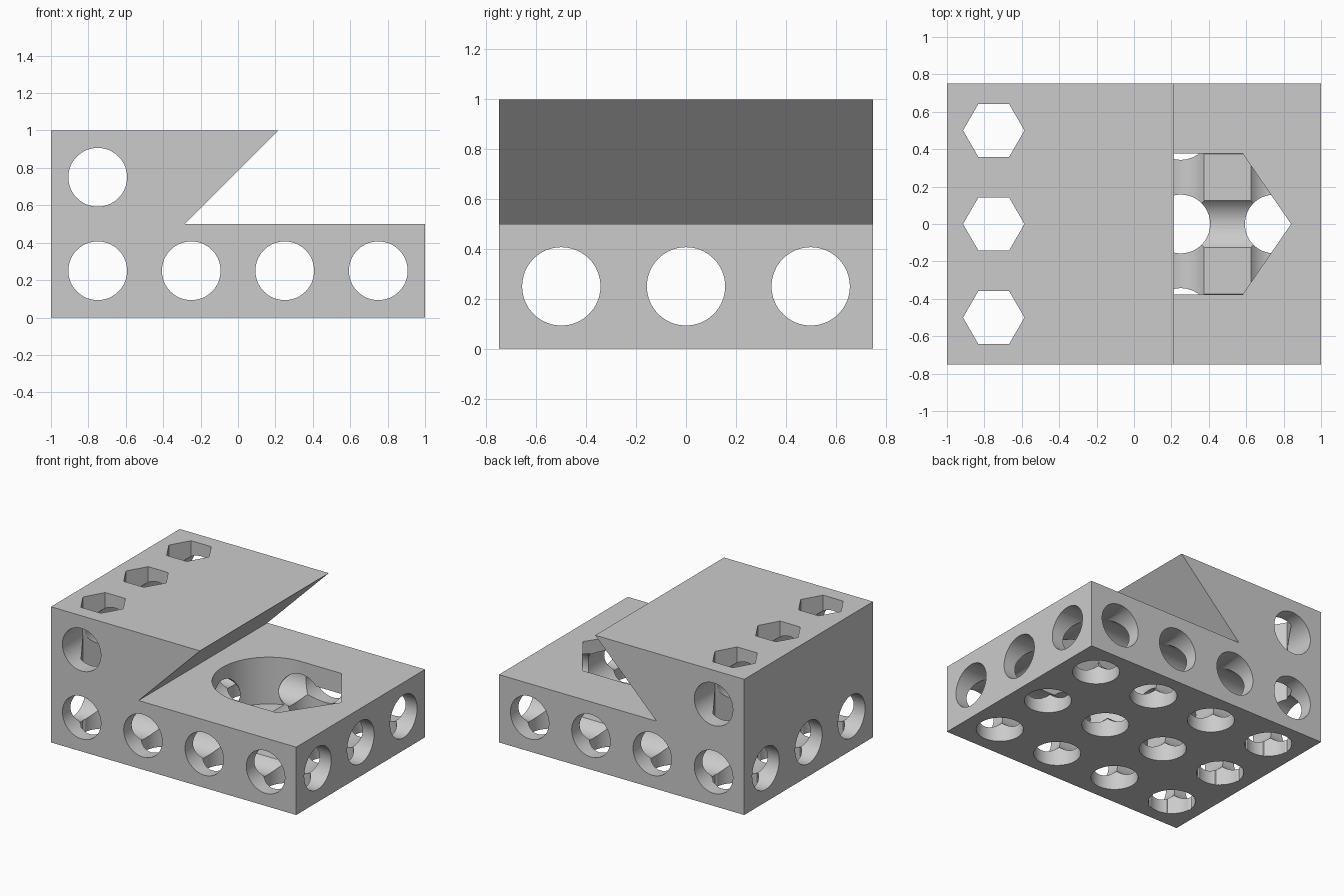
import bpy, bmesh
from math import cos, sin, pi, radians

cube = bpy.data.objects.get("Cube")
if cube:
    bpy.data.objects.remove(cube, do_unlink=True)

GRID = 0.5       # hole spacing
RADIUS = 0.157   # round hole radius

grey = bpy.data.materials.new("light_grey")
grey.use_nodes = True
grey.diffuse_color = (0.6, 0.6, 0.6, 1)
grey.node_tree.nodes["Principled BSDF"].inputs["Base Color"].default_value = (0.6, 0.6, 0.6, 1)


def arc(cx, cy, r, count, start=0.0, sweep=2 * pi, closed=True):
    steps = count if closed else count - 1
    return [(cx + r * cos(start + sweep * i / steps),
             cy + r * sin(start + sweep * i / steps)) for i in range(count)]


def prism(name, outline, axis, low, high):
    """Extrude a 2D outline along an axis between two positions."""
    place = {"x": lambda u, v, w: (w, u, v),
             "y": lambda u, v, w: (u, w, v),
             "z": lambda u, v, w: (u, v, w)}[axis]
    bm = bmesh.new()
    ends = [[bm.verts.new(place(u, v, w)) for u, v in outline] for w in (low, high)]
    bm.faces.new(ends[0])
    bm.faces.new(ends[1])
    n = len(outline)
    for i in range(n):
        j = (i + 1) % n
        bm.faces.new((ends[0][i], ends[0][j], ends[1][j], ends[1][i]))
    bmesh.ops.recalc_face_normals(bm, faces=bm.faces)
    mesh = bpy.data.meshes.new(name)
    bm.to_mesh(mesh)
    bm.free()
    mesh.materials.append(grey)
    obj = bpy.data.objects.new(name, mesh)
    bpy.context.collection.objects.link(obj)
    return obj


def cut(target, cutter):
    cutter.hide_render = True
    mod = target.modifiers.new("cut", "BOOLEAN")
    mod.operation = "DIFFERENCE"
    mod.solver = "EXACT"
    mod.object = cutter
    bpy.context.view_layer.objects.active = target
    bpy.ops.object.modifier_apply(modifier=mod.name)
    bpy.data.objects.remove(cutter, do_unlink=True)


# Body: low base with a raised end that overhangs at a slant
side = [(-1, 0), (1, 0), (1, 0.5), (-0.285, 0.5), (0.215, 1), (-1, 1)]
body = prism("drilled_block", side, "y", -0.75, 0.75)

columns = [-0.75 + GRID * i for i in range(4)]
rows = [-GRID, 0, GRID]

# Pocket in the base: round at one end, pointed at the other
pocket = arc(0.25, 0, 0.378, 49, pi / 2, pi, closed=False)
pocket += [(0.58, -0.378), (0.84, 0), (0.58, 0.378)]
cut(body, prism("pocket_cutter", pocket, "z", 0.155, 0.8 - 0.29))

# Holes from front to back
for x, z in [(c, 0.25) for c in columns] + [(columns[0], 0.75)]:
    cut(body, prism("front_hole_cutter", arc(x, z, RADIUS, 64), "y", -1, 1))

# Holes from side to side
for y in rows:
    cut(body, prism("side_hole_cutter", arc(y, 0.25, RADIUS, 64), "x", -1.2, 1.2))

# Holes from below, ending at the crossing holes
for x in columns:
    for y in rows:
        cut(body, prism("bottom_hole_cutter", arc(x, y, RADIUS, 64), "z", -0.2, 0.24))

# Hexagonal shafts down through the raised end
for y in rows:
    cut(body, prism("hex_shaft_cutter", arc(columns[0], y, 0.164, 6), "z", -0.2, 1.2))

bpy.ops.object.select_all(action="DESELECT")
body.select_set(True)
bpy.context.view_layer.objects.active = body
bpy.ops.object.shade_smooth_by_angle(angle=radians(25))
